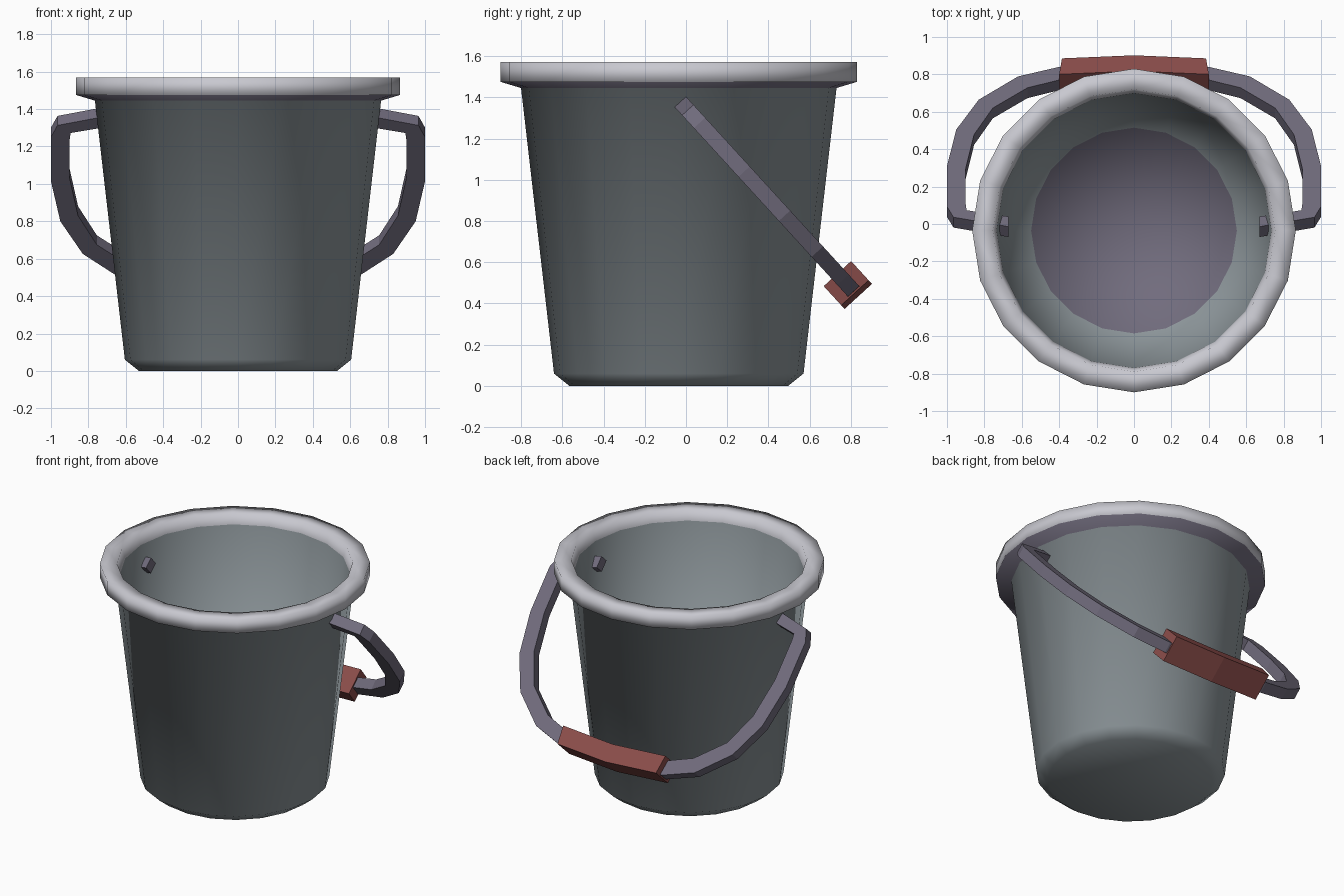
import bpy, bmesh, math
from mathutils import Vector

if "Cube" in bpy.data.objects:
    bpy.data.objects.remove(bpy.data.objects["Cube"])


def material(name, rgb):
    m = bpy.data.materials.new(name)
    m.diffuse_color = (*rgb, 1)
    m.use_nodes = True
    m.node_tree.nodes["Principled BSDF"].inputs["Base Color"].default_value = m.diffuse_color
    return m


GREY = material("body grey", (0.27, 0.31, 0.33))
LIGHT = material("rim light grey", (0.58, 0.58, 0.63))
PURPLE = material("dark purple grey", (0.165, 0.15, 0.205))
RED = material("grip red", (0.26, 0.075, 0.07))


def finish(bm, name, mats, smooth):
    bmesh.ops.recalc_face_normals(bm, faces=bm.faces)
    for f in bm.faces:
        f.smooth = smooth
    me = bpy.data.meshes.new(name)
    bm.to_mesh(me)
    bm.free()
    for m in mats:
        me.materials.append(m)
    ob = bpy.data.objects.new(name, me)
    bpy.context.collection.objects.link(ob)
    return ob


def lathe(name, profile, bands, mats, sides=20, cy=-0.035):
    """Turn (radius, z) points round z; radius 0 makes a pole; bands = material per segment."""
    bm = bmesh.new()
    rings = []
    for r, z in profile:
        n = sides if r > 0 else 1
        rings.append([bm.verts.new((r * math.cos(2 * math.pi * k / sides),
                                    cy + r * math.sin(2 * math.pi * k / sides), z))
                      for k in range(n)])
    for a, b, mi in zip(rings, rings[1:], bands):
        for k in range(sides):
            j = (k + 1) % sides
            vs = [a[k % len(a)], a[j % len(a)], b[j % len(b)], b[k % len(b)]]
            bm.faces.new(list(dict.fromkeys(vs))).material_index = mi
    return finish(bm, name, mats, True)


# Tilted plane of the hanging handle
PIVOT = Vector((0, -0.015, 1.364))
ALONG = Vector((0, 0.675, -0.738)).normalized()
NORMAL = Vector((0, 0.738, 0.675)).normalized()


def bar(name, half_sections, half_thick, mat):
    """Square bar from (outer, inner) outline points in the plane, mirrored over x."""
    sections = half_sections + [tuple((-x, s) for x, s in sec)
                                for sec in reversed(half_sections) if sec[0][0] > 0]
    bm = bmesh.new()
    rings = []
    for outer, inner in sections:
        corners = [(outer, 1), (inner, 1), (inner, -1), (outer, -1)]
        rings.append([bm.verts.new(PIVOT + Vector((x, 0, 0)) + ALONG * s
                                   + NORMAL * side * half_thick)
                      for (x, s), side in corners])
    for a, b in zip(rings, rings[1:]):
        for k in range(4):
            j = (k + 1) % 4
            bm.faces.new((a[k], a[j], b[j], b[k]))
    bm.faces.new(rings[0])
    bm.faces.new(rings[-1])
    return finish(bm, name, [mat], False)


# Bucket: base, wall, lip underside, rim, inner wall and floor
lathe("bucket",
      [(0, 0), (0.53, 0), (0.605, 0.06), (0.765, 1.445), (0.865, 1.475),
       (0.865, 1.57), (0.755, 1.57), (0.735, 1.50), (0.55, 0.06), (0, 0.06)],
      [0, 0, 0, 2, 1, 1, 1, 0, 2], [GREY, LIGHT, PURPLE])

# Carrying handle, its ends poking through the wall
bar("handle",
    [((0.67, -0.04), (0.67, 0.04)), ((0.965, 0.035), (0.895, 0.09)),
     ((1.0, 0.12), (0.9, 0.14)), ((1.0, 0.44), (0.9, 0.42)),
     ((0.95, 0.73), (0.855, 0.69)), ((0.83, 0.966), (0.755, 0.90)),
     ((0.62, 1.15), (0.57, 1.06)), ((0.40, 1.226), (0.38, 1.13)),
     ((0, 1.25), (0, 1.15))], 0.0375, PURPLE)

# Grip in the middle of the handle
bar("grip", [((0.385, 1.236), (0.40, 1.11)), ((0, 1.26), (0, 1.135))], 0.09, RED)
